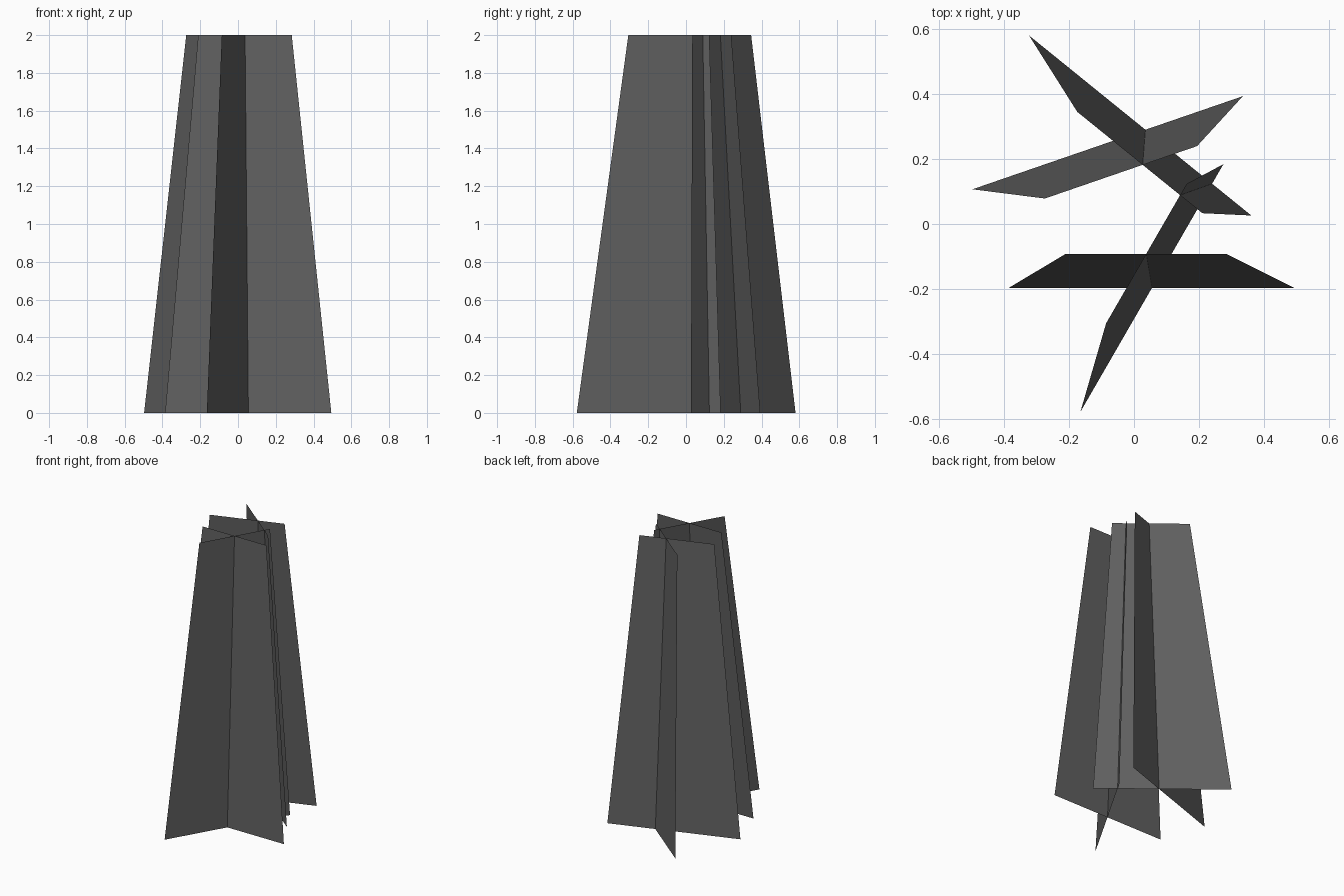
import bpy
from mathutils import Vector
from math import radians, cos, sin

if "Cube" in bpy.data.objects:
    bpy.data.objects.remove(bpy.data.objects["Cube"])

# One dark grey for every card
grey = bpy.data.materials.new("dark_grey")
grey.diffuse_color = (0.117, 0.117, 0.117, 1)
grey.use_nodes = True
grey.node_tree.nodes["Principled BSDF"].inputs["Base Color"].default_value = grey.diffuse_color

BOTTOM_W, TOP_W, HEIGHT = 0.88, 0.495, 2.0


def card(name, angle, bottom_mid, top_mid):
    """Flat tapered card, leaning from bottom_mid to top_mid."""
    d = Vector((cos(radians(angle)), sin(radians(angle)), 0))
    b = Vector((*bottom_mid, 0))
    t = Vector((*top_mid, HEIGHT))
    verts = [b - d * BOTTOM_W / 2, b + d * BOTTOM_W / 2,
             t + d * TOP_W / 2, t - d * TOP_W / 2]
    mesh = bpy.data.meshes.new(name)
    mesh.from_pydata(verts, [], [(0, 1, 2, 3)])
    mesh.materials.append(grey)
    obj = bpy.data.objects.new(name, mesh)
    bpy.context.collection.objects.link(obj)


# Four crossing cards, each leaning slightly inward
card("front_card", 0, (0.054, -0.197), (0.037, -0.092))
card("back_card", 19, (-0.081, 0.250), (-0.040, 0.159))
card("back_diagonal_card", -39, (0.019, 0.303), (0.018, 0.189))
card("front_diagonal_card", 60, (0.055, -0.197), (0.038, -0.091))
